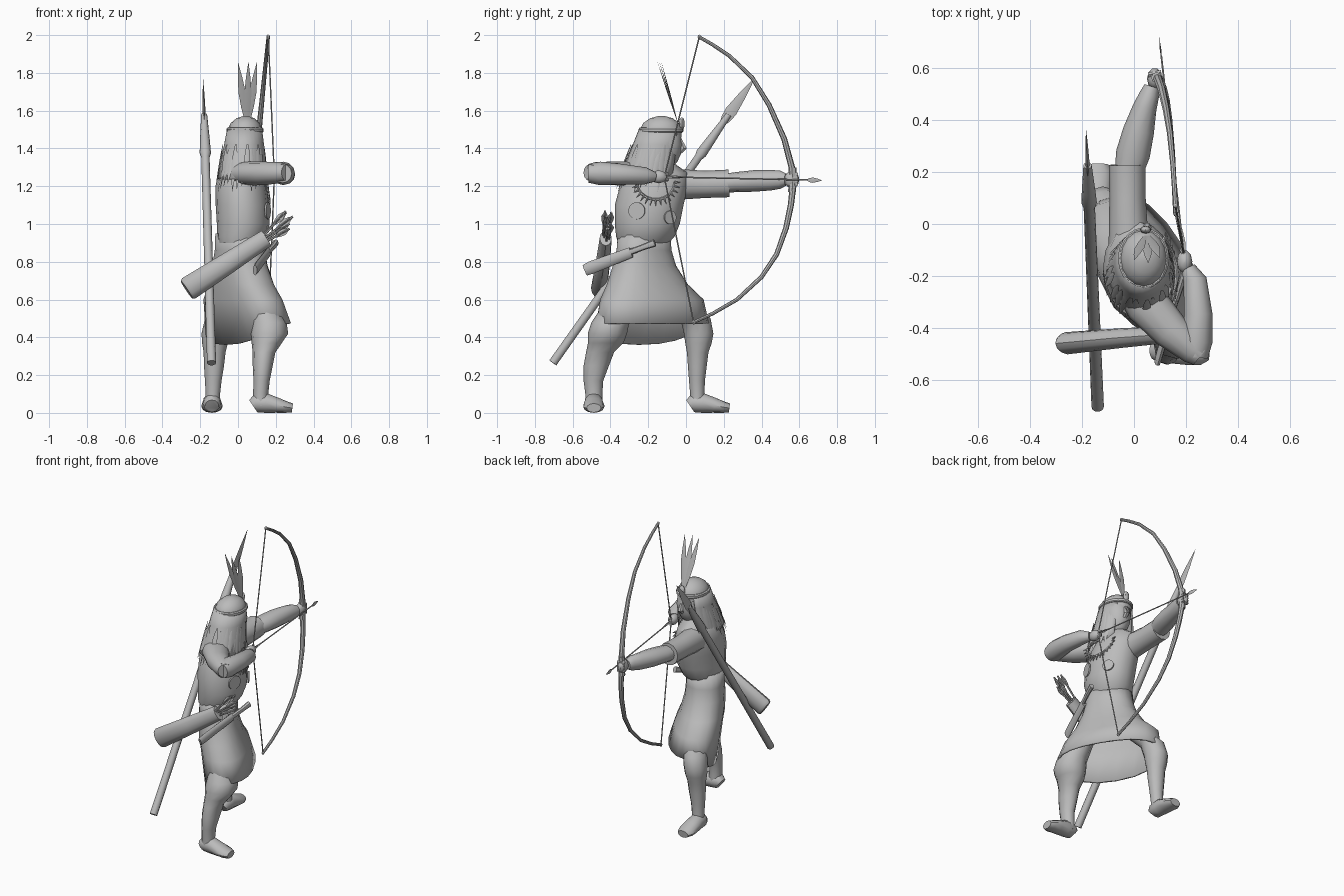
import bpy, math
from mathutils import Vector

mat = bpy.data.materials.new("plain grey")
mat.diffuse_color = (0.5, 0.5, 0.5, 1)


def make(name, verts, faces, angle=40):
    me = bpy.data.meshes.new(name)
    me.from_pydata([tuple(v) for v in verts], [], faces)
    me.materials.append(mat)
    ob = bpy.data.objects.new(name, me)
    bpy.context.collection.objects.link(ob)
    bpy.ops.object.select_all(action='DESELECT')
    ob.select_set(True)
    bpy.context.view_layer.objects.active = ob
    bpy.ops.object.mode_set(mode='EDIT')
    bpy.ops.mesh.select_all(action='SELECT')
    bpy.ops.mesh.normals_make_consistent(inside=False)
    bpy.ops.object.mode_set(mode='OBJECT')
    bpy.ops.object.shade_smooth_by_angle(angle=math.radians(angle))
    return ob


def loft(name, rings, n=12, ref=(1, 0, 0), flat=False, caps=True, hem=None, arc=None, box=1.0):
    """Rings are (x, y, z, a, b, back): centre, radius along ref, across it, and on the far side."""
    pts = [Vector(r[:3]) for r in rings]
    verts, faces = [], []
    a0, a1 = arc or (0, math.tau)
    steps = n + 1 if arc else n
    for i, r in enumerate(rings):
        t = Vector((0, 0, 1)) if flat else (pts[min(i + 1, len(pts) - 1)] - pts[max(i - 1, 0)]).normalized()
        u = Vector(ref)
        u = (u - t * u.dot(t)).normalized()
        w = t.cross(u)
        b = r[4] if len(r) > 4 else r[3]
        for k in range(steps):
            g = a0 + (a1 - a0) * k / n
            c, s = math.cos(g), math.sin(g)
            bb = r[5] if len(r) > 5 and s < 0 else b
            p = pts[i] + u * (r[3] * math.copysign(abs(c) ** box, c)) + w * (bb * math.copysign(abs(s) ** box, s))
            if hem and i == len(rings) - 1:
                p.z -= hem(g)
            verts.append(p)
    for i in range(len(rings) - 1):
        for k in range(n):
            k2 = k + 1 if arc else (k + 1) % n
            faces.append((i * steps + k, i * steps + k2, (i + 1) * steps + k2, (i + 1) * steps + k))
    if caps and not arc:
        faces += [tuple(range(n)), tuple(range((len(rings) - 1) * n, len(rings) * n))]
    return make(name, verts, faces)


def thicken(ob, t):
    m = ob.modifiers.new("thickness", 'SOLIDIFY')
    m.thickness = t


def ball(name, c, r, n=16, rows=8):
    rings = []
    for i in range(rows + 1):
        g = math.pi * (0.03 + 0.94 * i / rows)
        s = math.sin(g)
        rings.append((c[0], c[1], c[2] - r[2] * math.cos(g), r[0] * s, r[1] * s))
    return loft(name, rings, n, flat=True)


def rod(name, p, q, r, r2=None, n=6):
    d = Vector(q) - Vector(p)
    ref = (0, 0, 1) if abs(d.z) < 0.8 * d.length else (1, 0, 0)
    return loft(name, [(*p, r), (*q, r if r2 is None else r2)], n, ref)


def leaf(name, p, q, side, w, thick, mid=.4):
    """Diamond section blade from p to q, widest at mid."""
    p, q = Vector(p), Vector(q)
    return loft(name, [(*p.lerp(q, t), w * s, thick * s) for t, s in
                       ((0, .3), (mid / 2, .8), (mid, 1), ((1 + mid) / 2, .62), (1, .04))], 4, side)


# Torso, chest toward +x
loft("tunic_top", [(.01, -.225, .9, .115, .135), (.018, -.215, .935, .13, .155), (.028, -.205, 1.0, .14, .172),
                   (.022, -.195, 1.1, .14, .182), (.015, -.17, 1.2, .135, .18), (.01, -.155, 1.27, .11, .165),
                   (.02, -.15, 1.32, .07, .09), (.03, -.14, 1.37, .05, .055)], 16, flat=True)

# Skirt stretched over the stride, nearly flat front and back, hanging lower at the back
skirt = loft("skirt", [(.01, -.222, .95, .14, .118, .118), (.01, -.222, .86, .15, .118, .118),
                       (.01, -.22, .78, .175, .125, .125), (.015, -.205, .68, .23, .14, .135),
                       (.022, -.182, .6, .3, .155, .14), (.04, -.185, .475, .332, .18, .125)],
             20, ref=(.515, -.857, 0), flat=True, caps=False, hem=lambda g: .115 * max(0, -math.sin(g)), box=.86)
thicken(skirt, .012)

# Legs and shoes
def leg(name, rings, ankle, d):
    loft(name + "_leg", rings, 12, flat=True)
    x, y = ankle
    dx, dy = d
    loft(name + "_shoe", [(x + dx * s, y + dy * s, z, a, b) for s, z, a, b in
                          ((-.05, .04, .036, .034), (-.035, .05, .046, .047), (.02, .052, .05, .052),
                           (.08, .04, .056, .04), (.13, .03, .055, .03), (.16, .026, .038, .024))],
         12, ref=(dy, dx, 0))

leg("rear", [(.122, -.488, .04, .042, .046), (.12, -.488, .1, .04, .045), (.125, -.49, .17, .043, .052),
             (.131, -.475, .25, .053, .067), (.138, -.455, .32, .06, .074), (.152, -.425, .37, .08, .094),
             (.166, -.416, .42, .1, .104), (.165, -.4, .48, .092, .1), (.13, -.34, .6, .07, .08)],
    (.128, -.488), (1, 0))
leg("front", [(-.135, .062, .04, .04, .04), (-.133, .06, .1, .038, .038), (-.131, .058, .17, .044, .042),
              (-.127, .06, .25, .053, .05), (-.124, .062, .32, .058, .057), (-.122, .066, .37, .068, .07),
              (-.12, .067, .42, .073, .078), (-.105, .05, .5, .07, .08), (-.05, -.04, .6, .07, .08)],
    (-.138, .07), (0, 1))

# Bow arm
loft("bow_arm_sleeve", [(-.01, -.12, 1.2, .09, .085), (-.022, -.02, 1.21, .075, .08), (-.025, .1, 1.21, .07, .072),
                        (-.026, .228, 1.215, .071, .073)], 12)
loft("bow_forearm", [(-.02, .2, 1.215, .055, .05), (-.004, .27, 1.222, .066, .053), (.018, .36, 1.228, .06, .057),
                     (.042, .45, 1.232, .046, .054), (.06, .5, 1.235, .038, .048), (.07, .53, 1.235, .03, .032)], 12)
ball("bow_hand", (.08, .56, 1.235), (.03, .042, .045), 10, 6)
for i in range(4):
    rod("bow_finger", (.055, .575, 1.21 + i * .018), (.105, .585, 1.21 + i * .018), .01)

# Drawing arm
loft("drawing_upper_arm", [(.0, -.22, 1.262, .062, .085), (.05, -.31, 1.268, .064, .085), (.14, -.41, 1.268, .062, .073),
                           (.23, -.485, 1.272, .055, .058), (.258, -.508, 1.272, .045, .045)], 12, (0, 0, 1))
loft("drawing_forearm", [(.235, -.515, 1.268, .05), (.24, -.455, 1.268, .062), (.248, -.35, 1.264, .055),
                         (.235, -.215, 1.255, .045), (.21, -.17, 1.25, .028)], 12, (0, 0, 1))
ball("drawing_hand", (.195, -.145, 1.25), (.03, .045, .034), 10, 6)
for i in range(3):
    rod("drawing_finger", (.2, -.125, 1.235 + i * .015), (.18, -.095, 1.235 + i * .015), .009)

# Head and face looking along +y
ball("head", (.045, -.12, 1.42), (.085, .1, .135))
loft("nose", [(.05, -.03, 1.45, .008), (.05, -.012, 1.4, .018), (.05, -.03, 1.38, .012)], 6)

# Hair cap, curtain and loose strands
loft("hair_cap", [(.035, -.135, 1.46, .092, .112), (.037, -.132, 1.505, .09, .11), (.038, -.132, 1.535, .076, .094),
                  (.04, -.13, 1.56, .048, .06), (.04, -.13, 1.572, .012, .015)], 16, flat=True)
g0, g1 = math.radians(128), math.radians(412)
thicken(loft("hair_curtain", [(.035, -.135, 1.51, .092, .112), (.032, -.152, 1.42, .106, .13),
                              (.028, -.175, 1.33, .118, .145), (.022, -.2, 1.24, .13, .16)],
             20, flat=True, arc=(g0, g1)), .01)
for i in range(23):
    g = math.radians(150 + 240 * i / 22)
    c, s = math.cos(g), math.sin(g)
    top = (.03 + .11 * c, -.158 + .136 * s, 1.42 - .02 * (i % 3))
    end = (.02 + .138 * c, -.205 + .168 * s, 1.215 - .015 * (i * 7 % 4))
    leaf("hair_strand", top, end, (-s, c, 0), .016, .004)

# Headband and feathers
loft("headband", [(.037, -.132, 1.485, .094, .113), (.037, -.132, 1.49, .099, .118),
                  (.037, -.132, 1.504, .099, .118), (.037, -.132, 1.51, .092, .112)], 20, flat=True)
ball("headband_ornament", (.045, -.022, 1.53), (.022, .015, .035), 8, 6)
for x, y in ((0, -.14), (.055, -.15), (.1, -.13)):
    leaf("feather", (.05 + (x - .05) * .15, -.045, 1.54), (x, y, 1.855), (1, .1, 0), .019, .003, .5)

# Chest ornaments
def chest_x(y):
    return .024 + .14 * math.sqrt(max(.05, 1 - ((y + .195) / .18) ** 2))

prev = None
for i in range(15):
    g = math.radians(180 + 180 * i / 14)
    c, s = math.cos(g), math.sin(g)
    y, z = -.16 + .1 * c, 1.22 + .09 * s
    p = (chest_x(y), y, z)
    if prev:
        rod("necklace_cord", prev, p, .007)
    rod("necklace_claw", p, (p[0] + .006, y + .03 * c, z + .035 * s), .008, .001, 5)
    prev = p
for y, z, r in ((-.26, 1.07, .045), (-.085, 1.035, .036)):
    p = Vector((chest_x(y), y, z))
    nrm = Vector(((p.x - .024) / .0196, (y + .195) / .0324, 0)).normalized()
    rod("chest_disc", p - nrm * .002, p + nrm * .007, r, n=20)

# Bow, string and arrow
prof = [(.07, 1.99), (.14, 1.95), (.23, 1.89), (.35, 1.775), (.44, 1.63), (.52, 1.45), (.56, 1.3), (.567, 1.2),
        (.555, 1.1), (.53, .98), (.48, .84), (.4, .72), (.27, .6), (.14, .525), (.04, .48)]
bow = []
for y, z in prof:
    t = abs(z - 1.235) / .755
    bow.append((.085 + .075 * t, y, z, .018 - .009 * t))
loft("bow", bow, 8)
rod("bow_grip", (.087, .562, 1.17), (.087, .565, 1.3), .021, n=8)
nock = (.192, -.115, 1.25)
for p in (bow[0], bow[-1]):
    rod("bowstring", p[:3], nock, .004, n=5)
    ball("bow_tip", p[:3], (.01, .01, .013), 6, 4)
rod("arrow_shaft", (.195, -.14, 1.25), (.105, .65, 1.233), .004)
leaf("arrow_head", (.106, .64, 1.233), (.097, .72, 1.231), (0, 0, 1), .014, .003)
for side in ((0, 0, 1), (1, 0, 0)):
    leaf("arrow_fletching", (.193, -.115, 1.25), (.18, .0, 1.247), side, .01, .002)

# Spear across the back
a, b = Vector((-.14, -.705, .265)), Vector((-.185, .365, 1.775))
P = lambda t: tuple(a.lerp(b, t))
loft("spear_shaft", [(*P(0), .024), (*P(.72), .022), (*P(.735), .03), (*P(.78), .026), (*P(.87), .016)], 10)
leaf("spear_blade", P(.83), P(1), (0, 1, -.7), .032, .008, .3)

# Quiver with spare arrows
loft("quiver", [(-.272, -.462, .652, .034, .056), (-.26, -.46, .66, .043, .064), (-.05, -.44, .795, .038, .056),
                (.15, -.425, .925, .032, .047)], 12, (0, 1, 0))
for dy, dz, ux, uz, l in ((-.018, .01, .7, .78, .19), (.015, .025, .75, .7, .18), (0, -.02, .9, .5, .17),
                          (.015, -.01, .9, .6, .17), (-.01, .0, .85, .65, .2)):
    s = Vector((.12, -.425 + dy, .91 + dz))
    e = s + Vector((ux, .08, uz)) * l
    rod("spare_arrow", s, e, .006)
    for side in ((0, 1, 0), (-uz, 0, ux)):
        leaf("spare_fletching", s.lerp(e, .5), e, side, .018, .002, .6)

# Knife in its sheath on the hip
loft("knife_sheath", [(.09, -.535, .755, .012, .03), (.1, -.5, .77, .014, .034), (.16, -.29, .85, .014, .028)], 8)
loft("knife_handle", [(.16, -.3, .85, .012, .016), (.185, -.22, .88, .014, .016), (.2, -.165, .9, .016, .02)], 8)
